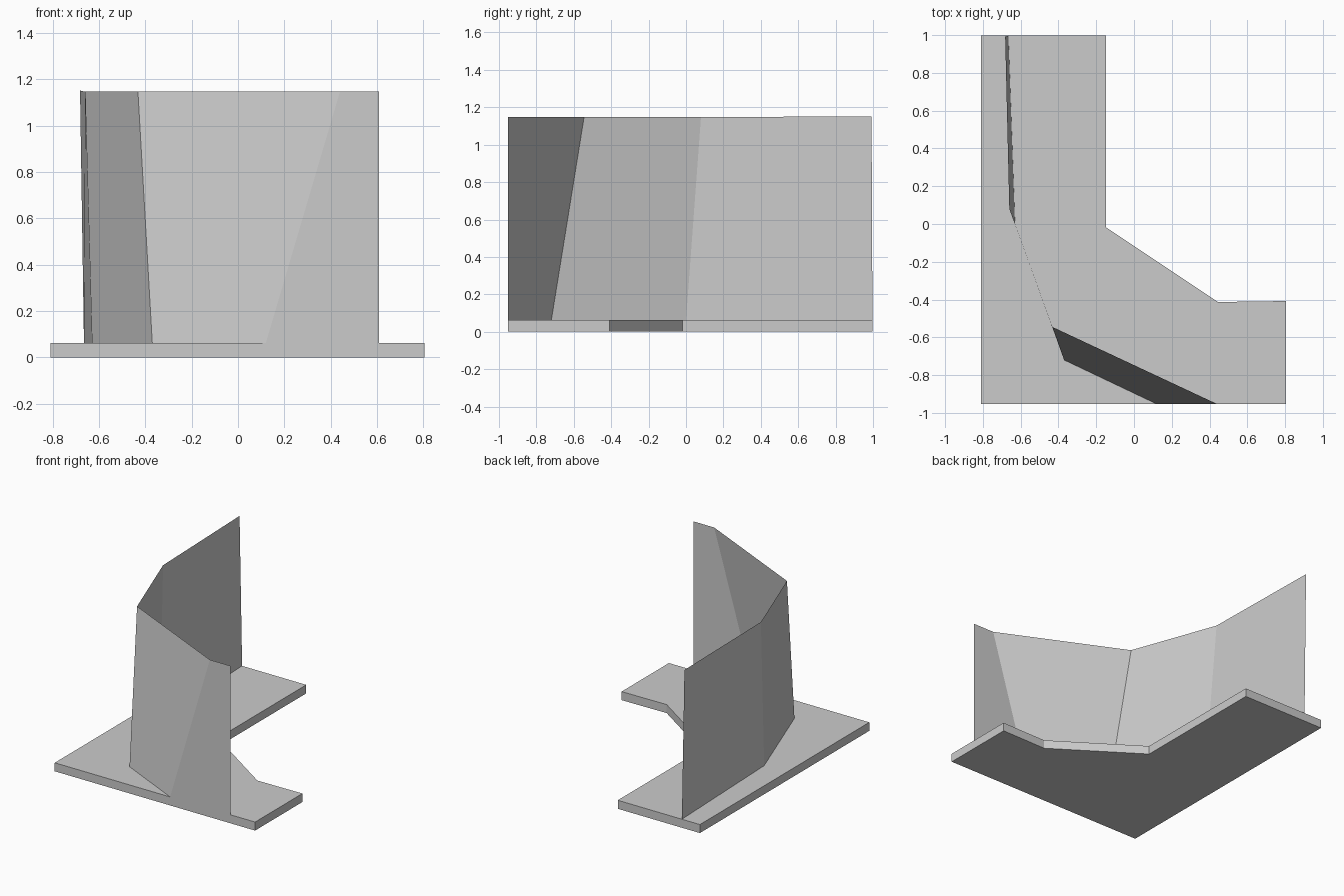
import bpy, bmesh

if "Cube" in bpy.data.objects:
    bpy.data.objects.remove(bpy.data.objects["Cube"])

BASE_TOP, WALL_TOP = 0.062, 1.147


def make_object(name, bm):
    mesh = bpy.data.meshes.new(name)
    bm.to_mesh(mesh)
    bm.free()
    obj = bpy.data.objects.new(name, mesh)
    bpy.context.collection.objects.link(obj)
    return obj


# Base plate: angled L-shaped outline, extruded
outline = [(-0.81, -0.953), (0.805, -0.953), (0.805, -0.408), (0.445, -0.413),
           (-0.148, -0.018), (-0.148, 0.997), (-0.81, 0.997)]
bm = bmesh.new()
face = bm.faces.new([bm.verts.new((x, y, 0)) for x, y in outline])
ext = bmesh.ops.extrude_face_region(bm, geom=[face])
for v in ext["geom"]:
    if isinstance(v, bmesh.types.BMVert):
        v.co.z = BASE_TOP
bmesh.ops.recalc_face_normals(bm, faces=bm.faces)
make_object("base_plate", bm)

# Folded wall: thin sheet lofted between a bottom and a top line
bottom = [(0.608, -0.953), (0.12, -0.953), (-0.37, -0.72), (-0.63, 0.0), (-0.665, 0.997)]
top = [(0.608, -0.953), (0.44, -0.953), (-0.432, -0.545), (-0.66, 0.08), (-0.682, 0.992)]
bm = bmesh.new()
lo = [bm.verts.new((x, y, BASE_TOP)) for x, y in bottom]
hi = [bm.verts.new((x, y, WALL_TOP)) for x, y in top]
hi[-1].co.z = 1.152
for i in range(len(lo) - 1):
    bm.faces.new((lo[i + 1], lo[i], hi[i], hi[i + 1]))
make_object("folded_wall", bm)
